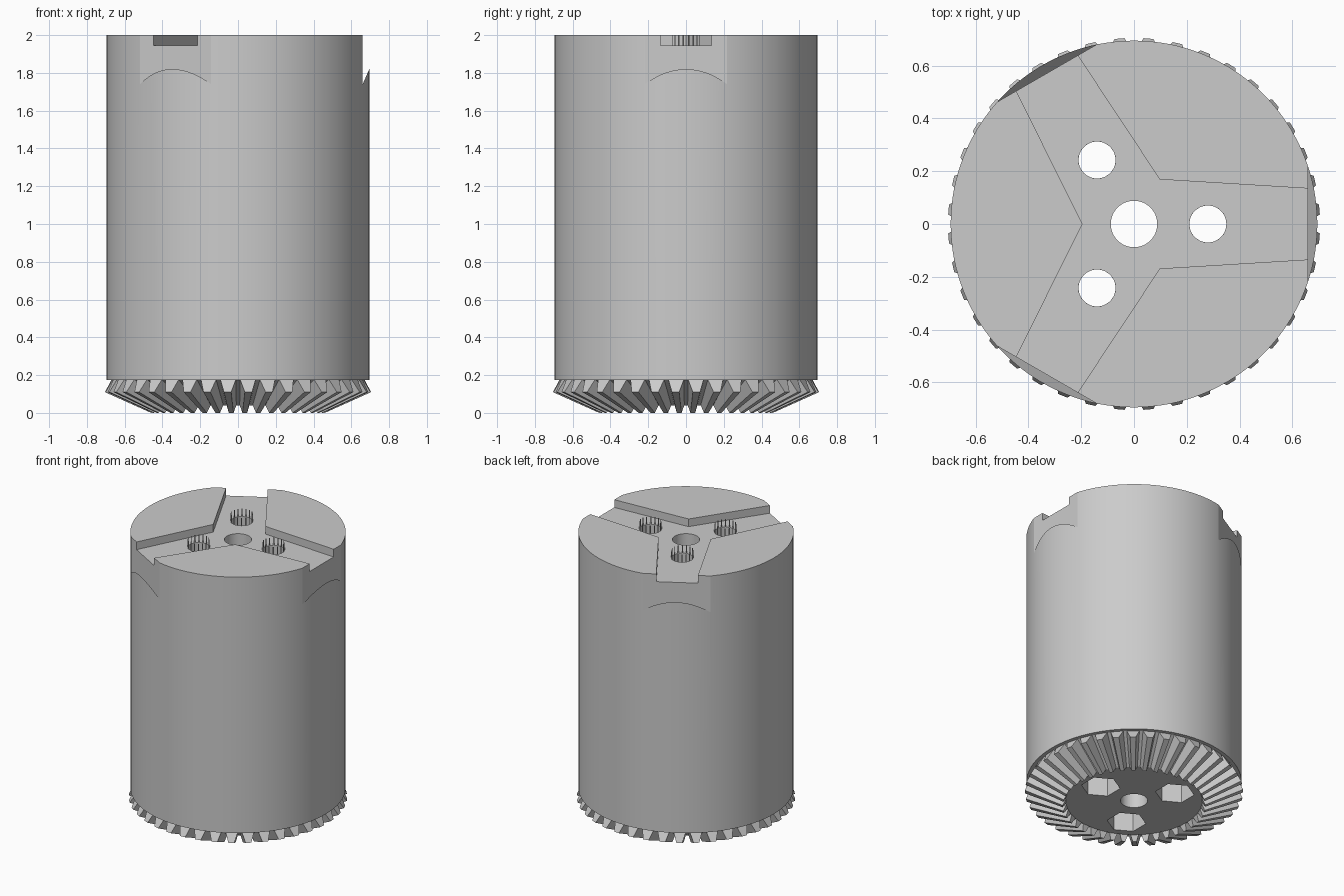
import bpy, bmesh
from math import sin, cos, pi, radians
from mathutils import Matrix, Vector

cube = bpy.data.objects.get("Cube")
if cube:
    bpy.data.objects.remove(cube, do_unlink=True)

grey = bpy.data.materials.new("plain grey")
grey.use_nodes = True
grey.diffuse_color = (0.6, 0.6, 0.6, 1)
grey.node_tree.nodes["Principled BSDF"].inputs["Base Color"].default_value = (0.6, 0.6, 0.6, 1)

THIRDS = [0, radians(120), radians(240)]
RADIUS, TOP, FLOOR, RIM = 0.695, 2.0, 1.945, 0.175
BOLT_R, HOLE_R = 0.28, 0.07


def make(name, bm):
    bmesh.ops.recalc_face_normals(bm, faces=bm.faces)
    mesh = bpy.data.meshes.new(name)
    bm.to_mesh(mesh)
    bm.free()
    mesh.materials.append(grey)
    ob = bpy.data.objects.new(name, mesh)
    bpy.context.collection.objects.link(ob)
    return ob


def loft(bm, ring_a, ring_b):
    """Closed solid between two rings of equal length."""
    a = [bm.verts.new(p) for p in ring_a]
    b = [bm.verts.new(p) for p in ring_b]
    bm.faces.new(a)
    bm.faces.new(b[::-1])
    for i in range(len(a)):
        j = (i + 1) % len(a)
        bm.faces.new((a[i], a[j], b[j], b[i]))


def prism(bm, outline, z0, z1):
    loft(bm, [(x, y, z0) for x, y in outline], [(x, y, z1) for x, y in outline])


def ngon(n, r, cx=0, cy=0, start=0):
    return [(cx + r * cos(start + 2 * pi * i / n), cy + r * sin(start + 2 * pi * i / n))
            for i in range(n)]


def cut(target, bm):
    cutter = make("cutter", bm)
    cutter.hide_render = True
    mod = target.modifiers.new("cut", "BOOLEAN")
    mod.operation, mod.solver, mod.object = "DIFFERENCE", "EXACT", cutter
    bpy.context.view_layer.objects.active = target
    bpy.ops.object.modifier_apply(modifier=mod.name)
    bpy.data.objects.remove(cutter, do_unlink=True)


# Body with conical underside, turned from a profile
profile = [(0, 0.04), (0.44, 0.04), (0.667, RIM), (RADIUS, RIM), (RADIUS, TOP), (0, TOP)]
bm = bmesh.new()
verts = [bm.verts.new((r, 0, z)) for r, z in profile]
edges = [bm.edges.new(pair) for pair in zip(verts, verts[1:])]
bmesh.ops.spin(bm, geom=verts + edges, cent=(0, 0, 0), axis=(0, 0, 1),
               angle=2 * pi, steps=128, use_merge=True)
bmesh.ops.remove_doubles(bm, verts=bm.verts, dist=0.0001)
body = make("body", bm)

# Three-armed slot in the top
star = []
for a in THIRDS:
    rot = Matrix.Rotation(a, 2)
    star += [tuple(rot @ Vector(p)) for p in ((0.9, -0.12), (0.9, 0.12), (0.0975, 0.169))]
bm = bmesh.new()
prism(bm, star, FLOOR, TOP + 0.1)
cut(body, bm)

# Side flats with undercut sloping ends
notch = [(0.66, 1.74), (0.75, 1.946), (0.75, 2.1), (0.66, 2.1)]
bm = bmesh.new()
for a in THIRDS:
    rot = Matrix.Rotation(a, 3, "Z")
    loft(bm, *[[rot @ Vector((x, y, z)) for x, z in notch] for y in (-0.3, 0.3)])
cut(body, bm)

# Centre bore, bolt holes and hexagonal nut pockets
bm = bmesh.new()
prism(bm, ngon(48, 0.088), -0.1, TOP + 0.1)
for a in THIRDS:
    prism(bm, ngon(48, HOLE_R, BOLT_R * cos(a), BOLT_R * sin(a)), -0.1, TOP + 0.1)
cut(body, bm)
bm = bmesh.new()
for a in THIRDS:
    prism(bm, ngon(6, 0.127, BOLT_R * cos(a), BOLT_R * sin(a), pi / 6), -0.1, 0.3)
cut(body, bm)

for ob in bpy.context.selected_objects:
    ob.select_set(False)
body.select_set(True)
bpy.context.view_layer.objects.active = body
bpy.ops.object.shade_smooth_by_angle(angle=radians(10))

# Thin slivers standing around the bolt holes
bm = bmesh.new()
for a in THIRDS:
    cx, cy = BOLT_R * cos(a), BOLT_R * sin(a)
    for i in range(16):
        t = 2 * pi * (i + 0.5) / 16
        tri = [(cx + r * cos(t + d), cy + r * sin(t + d))
               for r, d in ((HOLE_R, -0.06), (HOLE_R + 0.003, 0), (HOLE_R, 0.06))]
        prism(bm, tri, FLOOR - 0.005, TOP)
make("hole_slivers", bm)

# Bevel gear teeth: (radius, height, half width) for root and tip at each end
TEETH = 40
outer = [(0.667, RIM + 0.004, 0.042), (0.705, 0.11, 0.019)]
inner = [(0.437, 0.046, 0.0275), (0.46, 0.0, 0.0125)]


def tooth_end(pair, rot):
    (r0, z0, w0), (r1, z1, w1) = pair
    return [rot @ Vector(p) for p in ((r0, -w0, z0), (r1, -w1, z1), (r1, w1, z1), (r0, w0, z0))]


bm = bmesh.new()
for i in range(TEETH):
    rot = Matrix.Rotation(2 * pi * (i + 0.5) / TEETH, 3, "Z")
    loft(bm, tooth_end(outer, rot), tooth_end(inner, rot))
make("gear_teeth", bm)
